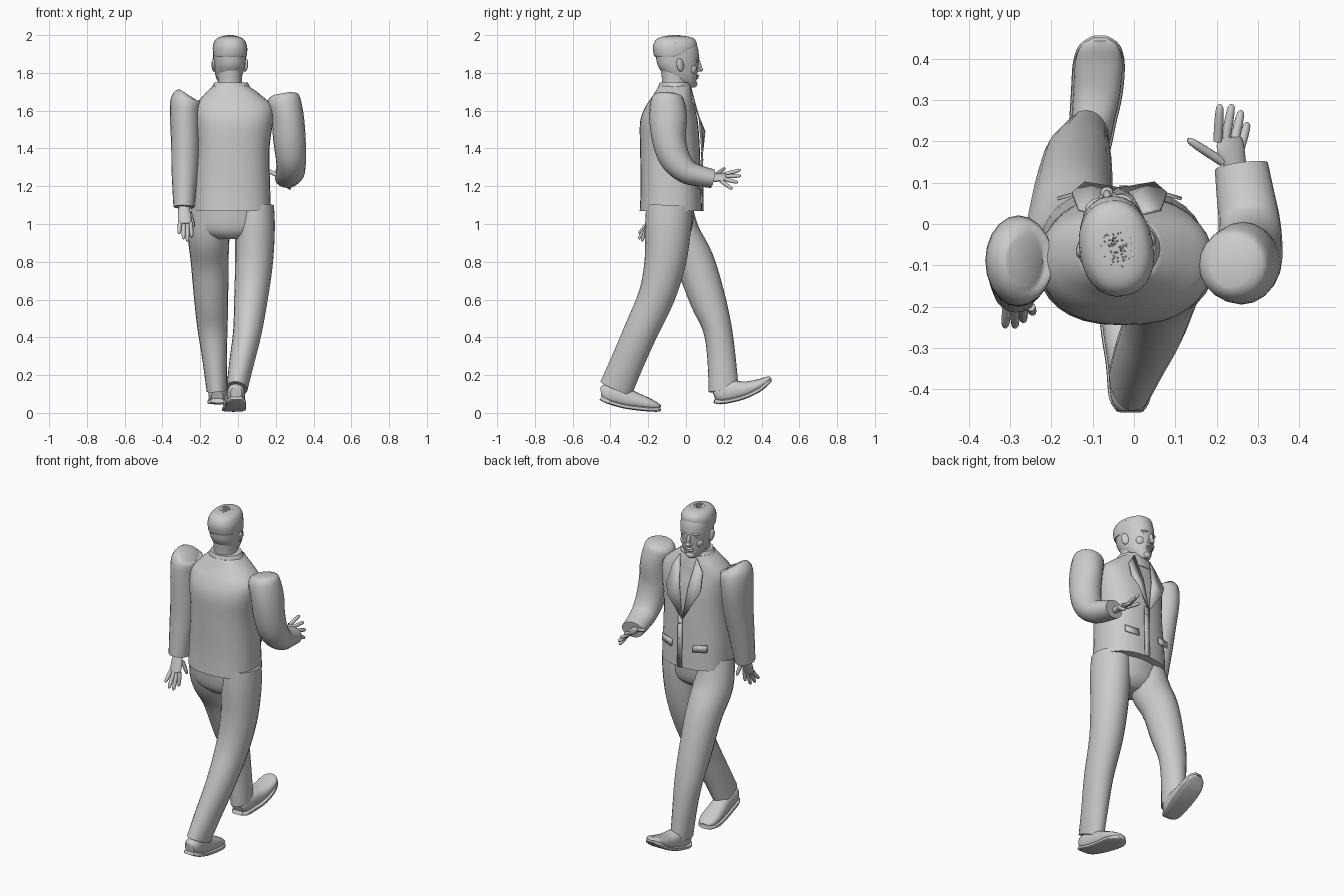
import bpy, bmesh, math, random
from mathutils import Vector, Matrix, Euler

old = bpy.data.objects.get("Cube")
if old:
    bpy.data.objects.remove(old, do_unlink=True)

grey = bpy.data.materials.new("plain grey")
grey.use_nodes = True
grey.diffuse_color = (0.6, 0.6, 0.6, 1)
grey.node_tree.nodes["Principled BSDF"].inputs["Base Color"].default_value = (0.6, 0.6, 0.6, 1)


def finish(name, bm, matrix=None):
    """Turn a bmesh into a smooth shaded object."""
    if matrix:
        bm.transform(matrix)
    bmesh.ops.recalc_face_normals(bm, faces=bm.faces)
    mesh = bpy.data.meshes.new(name)
    bm.to_mesh(mesh)
    bm.free()
    mesh.materials.append(grey)
    obj = bpy.data.objects.new(name, mesh)
    bpy.context.collection.objects.link(obj)
    bpy.ops.object.select_all(action='DESELECT')
    obj.select_set(True)
    bpy.context.view_layer.objects.active = obj
    bpy.ops.object.shade_smooth_by_angle(angle=math.radians(45))
    return obj


def spline(rings, steps):
    """Smooth curve through the rings (x, y, z, half width, half depth)."""
    pts = [Vector(r) for r in rings]
    out = []
    for i in range(len(pts) - 1):
        a, b, c, d = pts[max(i - 1, 0)], pts[i], pts[i + 1], pts[min(i + 2, len(pts) - 1)]
        for k in range(steps):
            t = k / steps
            out.append(b + (c - a) * (t / 2) + (a * 2 - b * 5 + c * 4 - d) * (t * t / 2)
                       + (b * 3 - a - c * 3 + d) * (t ** 3 / 2))
    return out + [pts[-1]]


def tube(name, rings, sides=20, power=2, upright=False, steps=4, matrix=None):
    """Loft rounded sections along a path, closed at both ends."""
    path = spline(rings, steps)
    bm = bmesh.new()
    loops = []
    for i, p in enumerate(path):
        along = path[min(i + 1, len(path) - 1)].to_3d() - path[max(i - 1, 0)].to_3d()
        along = Vector((0, 0, 1)) if upright else along.normalized()
        side = (Vector((1, 0, 0)) - along * along.x).normalized()
        up = along.cross(side)
        loop = []
        for k in range(sides):
            c, s = math.cos(math.tau * k / sides), math.sin(math.tau * k / sides)
            u = math.copysign(abs(c) ** (2 / power), c) * max(p[3], 0.002)
            v = math.copysign(abs(s) ** (2 / power), s) * max(p[4], 0.002)
            loop.append(bm.verts.new(p.to_3d() + side * u + up * v))
        loops.append(loop)
    for a, b in zip(loops, loops[1:]):
        for k in range(sides):
            bm.faces.new((a[k], a[k - 1], b[k - 1], b[k]))
    bm.faces.new(loops[0])
    bm.faces.new(loops[-1])
    return finish(name, bm, matrix)


def ball(name, loc, size, turn=(0, 0, 0), matrix=None):
    bm = bmesh.new()
    bmesh.ops.create_uvsphere(bm, u_segments=14, v_segments=8, radius=1)
    place = Matrix.LocRotScale(Vector(loc), Euler(turn), Vector(size))
    return finish(name, bm, matrix @ place if matrix else place)


def plate(name, pts):
    bm = bmesh.new()
    bm.faces.new([bm.verts.new(p) for p in pts])
    obj = finish(name, bm)
    solid = obj.modifiers.new("thickness", 'SOLIDIFY')
    solid.thickness = 0.006
    solid.offset = 0


# Jacket body, hips and collar
tube("jacket_body", [(-.03, -.08, 1.07, .205, .165), (-.03, -.08, 1.2, .2, .16),
                     (-.025, -.085, 1.4, .192, .158), (-.02, -.09, 1.54, .205, .153),
                     (-.02, -.085, 1.62, .205, .13), (-.03, -.07, 1.68, .155, .105),
                     (-.037, -.06, 1.73, .095, .085)], sides=32, power=2.4, upright=True)
tube("trouser_seat", [(-.035, -.085, .92, .1, .07), (-.035, -.085, .97, .18, .115),
                      (-.035, -.085, 1.1, .19, .13)], sides=28, upright=True)
tube("collar", [(-.037, -.062, 1.66, .125, .105), (-.037, -.06, 1.71, .108, .092),
                (-.037, -.06, 1.75, .088, .078)], sides=28, upright=True)

# Lapels, front edge and buttons
MID = -.035
for s, label in ((1, "left"), (-1, "right")):
    plate(label + "_lapel", [(MID + s * .055, .025, 1.72), (MID + s * .1, .035, 1.65),
                             (MID + s * .115, .075, 1.55), (MID + s * .085, .1, 1.49),
                             (MID, .086, 1.36), (MID + s * .03, .07, 1.56)])
    plate(label + "_pocket_flap", [(MID + s * .07, .083, 1.22), (MID + s * .15, .06, 1.23),
                                   (MID + s * .15, .063, 1.19), (MID + s * .07, .086, 1.18)])
plate("front_edge", [(MID, .086, 1.38), (MID + .03, .081, 1.38),
                     (MID + .03, .089, 1.07), (MID, .091, 1.07)])
for z in (1.16, 1.25, 1.34):
    ball("button", (MID + .015, .086, z), (.01, .006, .01))

# Sleeves
tube("right_sleeve", [(-.265, -.09, 1.685, .05, .06), (-.275, -.09, 1.66, .08, .1),
                      (-.28, -.09, 1.57, .08, .11), (-.278, -.105, 1.42, .076, .095),
                      (-.282, -.125, 1.28, .07, .077), (-.287, -.155, 1.09, .055, .06)])
tube("left_sleeve", [(.235, -.1, 1.69, .05, .055), (.24, -.1, 1.665, .085, .085),
                     (.262, -.095, 1.57, .086, .1), (.272, -.09, 1.45, .086, .09),
                     (.28, -.06, 1.35, .08, .082), (.28, 0, 1.28, .075, .066),
                     (.27, .07, 1.255, .07, .056), (.26, .14, 1.24, .065, .05)])

# Trouser legs: left one trails, right one steps forward
tube("left_leg", [(.09, -.09, 1.1, .1, .12), (.09, -.095, .98, .105, .122),
                  (.085, -.11, .8, .1, .11), (.07, -.155, .62, .09, .097),
                  (.05, -.24, .43, .076, .09), (.02, -.31, .27, .066, .088),
                  (-.005, -.37, .13, .056, .09)])
tube("right_leg", [(-.145, -.08, 1.1, .1, .11), (-.155, -.04, .95, .11, .112),
                   (-.15, .045, .8, .1, .105), (-.142, .115, .6, .09, .095),
                   (-.135, .165, .45, .08, .077), (-.125, .187, .3, .066, .075),
                   (-.112, .2, .115, .054, .08)])


# Shoes: an upper and a flat sole that follows it
def shoe(side, rings):
    tube(side + "_shoe", rings, power=2.3)
    tube(side + "_sole", [(x, y, z - b * .85, a * 1.1, .012) for x, y, z, a, b in rings], power=4)


shoe("left", [(-.01, -.45, .105, .03, .03), (-.01, -.42, .105, .046, .05),
              (-.013, -.34, .085, .05, .055), (-.018, -.27, .065, .055, .045),
              (-.023, -.2, .047, .057, .032), (-.025, -.155, .035, .045, .02),
              (-.026, -.135, .03, .02, .01)])
shoe("right", [(-.11, .15, .09, .03, .03), (-.11, .18, .1, .047, .05),
               (-.1, .25, .115, .052, .055), (-.09, .32, .125, .057, .042),
               (-.085, .39, .15, .057, .03), (-.083, .43, .175, .045, .018),
               (-.083, .448, .186, .02, .01)])


# Hands
def finger(name, base, tip, r=.011):
    a, b = Vector(base), Vector(tip)
    tube(name, [(*a.lerp(b, t), r * k, r * k) for t, k in ((0, 1), (.5, 1), (.9, .8), (1, .3))],
         sides=10, steps=2)


tilt = Matrix.Translation((.24, .17, 1.245)) @ Matrix.Rotation(.5, 4, 'Y') @ Matrix.Translation((-.24, -.17, -1.245))
tube("left_palm", [(.25, .11, 1.245, .026, .02), (.245, .145, 1.245, .03, .018),
                   (.233, .185, 1.245, .038, .015), (.23, .21, 1.245, .032, .01)], sides=14, matrix=tilt)
for name, base, tip in (("index", (.203, .2, 1.262), (.208, .29, 1.287)),
                        ("middle", (.222, .205, 1.252), (.237, .29, 1.255)),
                        ("ring", (.243, .2, 1.238), (.26, .275, 1.22)),
                        ("little", (.258, .185, 1.228), (.275, .245, 1.185)),
                        ("thumb", (.215, .15, 1.255), (.13, .205, 1.295))):
    finger("left_" + name + "_finger", base, tip)
tube("right_palm", [(-.287, -.155, 1.11, .024, .022), (-.285, -.175, 1.06, .034, .018),
                    (-.28, -.2, 1.0, .036, .014)], sides=14)
for name, base, tip in (("index", (-.25, -.2, 1.01), (-.245, -.215, .93)),
                        ("middle", (-.268, -.2, 1.0), (-.268, -.235, .908)),
                        ("ring", (-.288, -.2, 1.0), (-.288, -.25, .92)),
                        ("little", (-.307, -.195, 1.01), (-.312, -.25, .95)),
                        ("thumb", (-.255, -.165, 1.06), (-.235, -.15, .985))):
    finger("right_" + name + "_finger", base, tip)

# Neck and head, turned slightly to the right
turn = Matrix.Translation((-.045, -.045, 0)) @ Matrix.Rotation(.17, 4, 'Z')
tube("neck", [(0, -.015, 1.64, .066, .072), (0, -.012, 1.74, .064, .07),
              (0, -.015, 1.82, .066, .075)], upright=True, matrix=turn)
tube("head", [(0, .068, 1.722, .022, .022), (0, .05, 1.735, .042, .045),
              (0, .024, 1.775, .066, .078), (0, .004, 1.83, .08, .105),
              (0, 0, 1.88, .085, .114), (0, -.005, 1.93, .085, .114),
              (0, -.01, 1.965, .074, .1), (0, -.01, 1.988, .045, .065)],
     sides=28, power=2.15, upright=True, matrix=turn)
tube("hair", [(0, -.03, 1.885, .083, .09), (0, -.02, 1.9, .088, .107),
              (0, -.014, 1.94, .089, .117), (0, -.01, 1.975, .075, .105),
              (0, -.01, 1.992, .045, .07), (0, -.01, 1.996, .01, .015)],
     sides=28, power=2.2, upright=True, matrix=turn)

# Face
ball("nose_bridge", (0, .113, 1.845), (.01, .014, .034), (.3, 0, 0), turn)
ball("nose_tip", (0, .122, 1.818), (.016, .015, .012), matrix=turn)
ball("upper_lip", (0, .105, 1.785), (.026, .012, .006), matrix=turn)
ball("lower_lip", (0, .101, 1.773), (.022, .012, .007), matrix=turn)
ball("chin", (0, .085, 1.742), (.028, .022, .02), matrix=turn)
for s, label in ((1, "left"), (-1, "right")):
    ball(label + "_brow", (s * .034, .1, 1.876), (.026, .012, .007), (0, s * .1, -s * .35), turn)
    ball(label + "_eye", (s * .034, .093, 1.858), (.014, .012, .007), matrix=turn)
    ball(label + "_nostril", (s * .013, .112, 1.814), (.009, .01, .008), matrix=turn)
    ball(label + "_cheek", (s * .042, .07, 1.82), (.026, .026, .03), matrix=turn)
    ball(label + "_ear", (s * .085, .0, 1.842), (.011, .022, .036), (.2, 0, s * .4), turn)

# Short tufts scattered over the hair
random.seed(4)
bm = bmesh.new()
for _ in range(150):
    az, el = random.uniform(0, math.tau), random.uniform(.45, 1.5)
    out = Vector((math.cos(az) * math.cos(el), math.sin(az) * math.cos(el), math.sin(el)))
    spot = Vector((out.x * .09, out.y * .122 - .012, 1.915 + out.z * .08))
    lean = out + Vector((random.uniform(-1, 1), random.uniform(-1, 1), .2)) * 1.2
    place = Matrix.Translation(spot) @ lean.to_track_quat('Z', 'Y').to_matrix().to_4x4()
    bmesh.ops.create_cone(bm, segments=4, radius1=.004, radius2=.001, depth=.016, matrix=place)
finish("hair_tufts", bm, turn)
